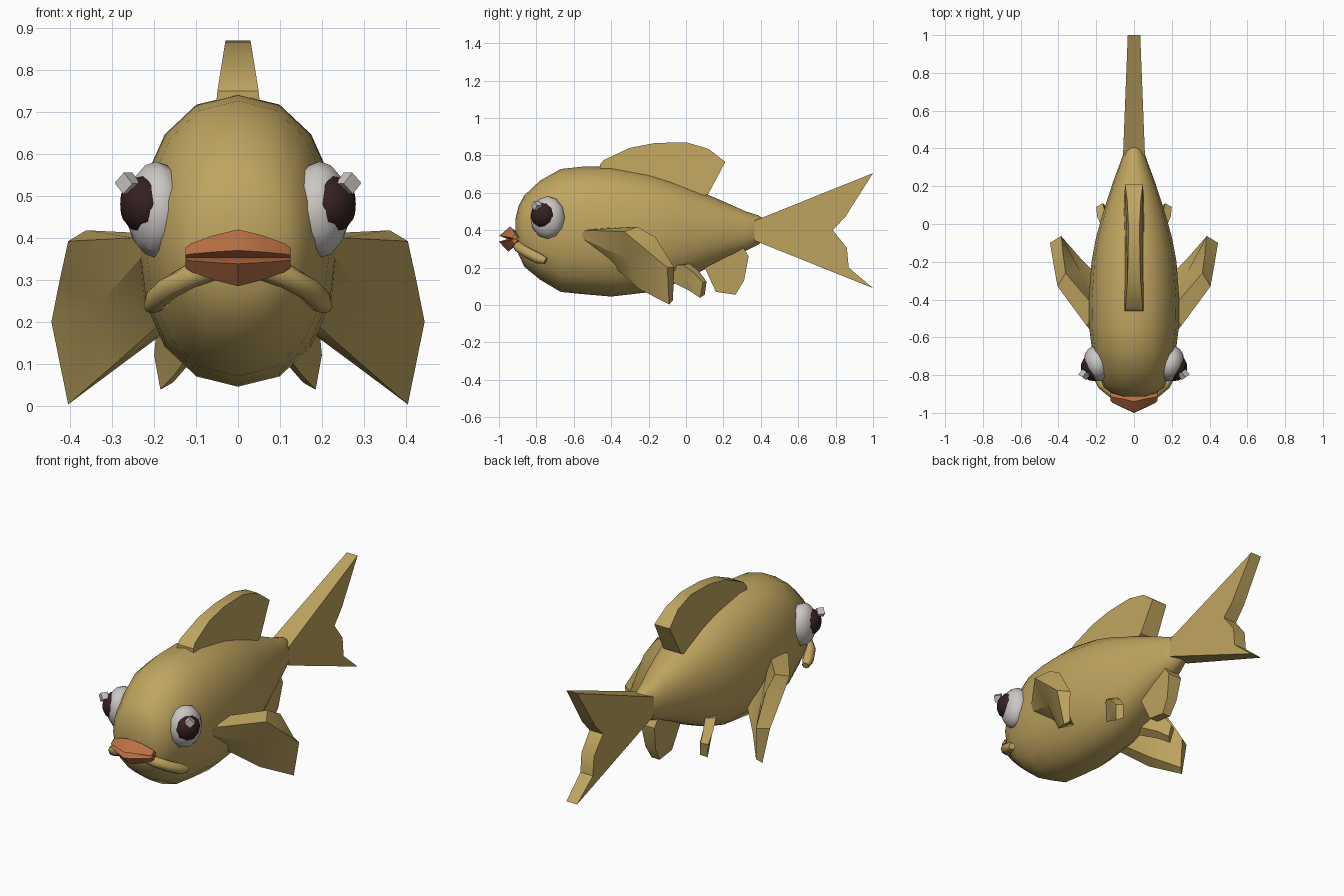
import bpy, bmesh, math
from mathutils import Matrix, Vector

if "Cube" in bpy.data.objects:
    bpy.data.objects.remove(bpy.data.objects["Cube"])


def material(name, rgb):
    m = bpy.data.materials.new(name)
    m.diffuse_color = (*rgb, 1)
    m.use_nodes = True
    m.node_tree.nodes["Principled BSDF"].inputs["Base Color"].default_value = m.diffuse_color
    return m


GOLD = material("gold scales", (0.52, 0.375, 0.115))
ORANGE = material("orange lips", (0.50, 0.165, 0.06))
WHITE = material("eye white", (0.60, 0.57, 0.55))
DARK = material("dark pupil", (0.035, 0.014, 0.016))


def finish(name, bm, mat, mirror=False, angle=35):
    bmesh.ops.recalc_face_normals(bm, faces=bm.faces[:])
    me = bpy.data.meshes.new(name)
    bm.to_mesh(me)
    bm.free()
    me.materials.append(mat)
    ob = bpy.data.objects.new(name, me)
    bpy.context.collection.objects.link(ob)
    if mirror:
        ob.modifiers.new("mirror", 'MIRROR')
    bpy.ops.object.select_all(action='DESELECT')
    ob.select_set(True)
    bpy.context.view_layer.objects.active = ob
    if angle:
        bpy.ops.object.shade_smooth_by_angle(angle=math.radians(angle))
    return ob


def loft(bm, rings):
    """Skin closed rings of equal size and cap both ends."""
    vs = [[bm.verts.new(p) for p in r] for r in rings]
    n = len(vs[0])
    for a, b in zip(vs, vs[1:]):
        for i in range(n):
            bm.faces.new((a[i], a[(i + 1) % n], b[(i + 1) % n], b[i]))
    for r in (vs[0], vs[-1]):
        c = bm.verts.new(sum((v.co for v in r), Vector()) / n)
        for i in range(n):
            bm.faces.new((r[i], r[(i + 1) % n], c))


def slab(name, pts, half):
    """Centred fin: side profile (y, z) with a tapering half thickness."""
    bm = bmesh.new()
    sides = [[bm.verts.new((s * half(y, z), y, z)) for y, z in pts] for s in (-1, 1)]
    n = len(pts)
    for s in sides:
        bm.faces.new(s)
    for i in range(n):
        j = (i + 1) % n
        bm.faces.new((sides[0][i], sides[0][j], sides[1][j], sides[1][i]))
    return finish(name, bm, GOLD)


# Body: elliptical stations (y, top, bottom, half width)
stations = [
    (-0.912, 0.46, 0.33, 0.06), (-0.895, 0.53, 0.27, 0.12), (-0.865, 0.585, 0.205, 0.16),
    (-0.78, 0.665, 0.135, 0.195), (-0.67, 0.727, 0.07, 0.222), (-0.55, 0.74, 0.058, 0.237),
    (-0.40, 0.742, 0.045, 0.24), (-0.20, 0.705, 0.068, 0.225), (-0.08, 0.668, 0.105, 0.203),
    (0.02, 0.628, 0.15, 0.176), (0.12, 0.588, 0.20, 0.145), (0.22, 0.545, 0.25, 0.112),
    (0.32, 0.50, 0.29, 0.075), (0.39, 0.478, 0.325, 0.05), (0.42, 0.455, 0.35, 0.025)]


def section(y, top, bot, w, n=16):
    ring = []
    for i in range(n):
        c, s = math.cos(2 * math.pi * i / n), math.sin(2 * math.pi * i / n)
        ring.append((w * math.copysign(abs(c) ** 0.92, c), y,
                     (top + bot) / 2 + (top - bot) / 2 * math.copysign(abs(s) ** 0.92, s)))
    return ring


bm = bmesh.new()
loft(bm, [section(*s) for s in stations])
finish("body", bm, GOLD, angle=60)

# Fins on the centre line
slab("tail_fin", [(0.365, 0.45), (1.0, 0.705), (0.87, 0.50), (0.855, 0.475), (0.785, 0.40),
                  (0.86, 0.305), (0.87, 0.20), (1.0, 0.09), (0.365, 0.345)],
     lambda y, z: 0.058 - 0.025 * (y - 0.365) / 0.635)
slab("dorsal_fin", [(-0.46, 0.70), (-0.46, 0.75), (-0.44, 0.775), (-0.30, 0.84), (-0.165, 0.866),
                    (0.0, 0.87), (0.12, 0.835), (0.21, 0.765), (0.12, 0.595), (0.05, 0.56)],
     lambda y, z: 0.054 - 0.024 * max(0, z - 0.72) / 0.15)
slab("anal_fin", [(0.08, 0.28), (0.10, 0.20), (0.16, 0.07), (0.265, 0.055), (0.31, 0.13),
                  (0.335, 0.26), (0.30, 0.32)],
     lambda y, z: 0.025 + 0.02 * (z - 0.055) / 0.25)

# Paired side fins: outer loop joined to inner loop
pectoral = (
    [(0.22, -0.575, 0.365), (0.25, -0.54, 0.40), (0.405, -0.33, 0.392), (0.425, -0.22, 0.30),
     (0.445, -0.10, 0.20), (0.405, -0.09, 0.003), (0.31, -0.25, 0.085), (0.18, -0.38, 0.20)],
    [(0.16, -0.50, 0.37), (0.20, -0.45, 0.41), (0.362, -0.26, 0.418), (0.375, -0.165, 0.365),
     (0.385, -0.063, 0.20), (0.38, -0.07, 0.025), (0.275, -0.19, 0.10), (0.14, -0.32, 0.20)])
pelvic = (
    [(0.13, -0.09, 0.21), (0.17, -0.02, 0.215), (0.195, 0.04, 0.175), (0.20, 0.09, 0.12),
     (0.185, 0.075, 0.038), (0.15, 0.02, 0.075), (0.11, -0.09, 0.13)],
    [(0.09, -0.06, 0.22), (0.13, 0.02, 0.22), (0.155, 0.07, 0.18), (0.165, 0.11, 0.125),
     (0.155, 0.10, 0.055), (0.12, 0.05, 0.095), (0.08, -0.05, 0.15)])
for name, loops in (("pectoral_fins", pectoral), ("pelvic_fins", pelvic)):
    bm = bmesh.new()
    loft(bm, [[Vector(p) for p in l] for l in loops])
    finish(name, bm, GOLD, mirror=True)


# Eyes: flattened white, dark pupil and a small glint
def ball(name, centre, radii, mat, turn, seg, rings):
    bm = bmesh.new()
    m = (Matrix.Translation(centre) @ Matrix.Rotation(math.radians(turn), 4, 'Z')
         @ Matrix.Diagonal((*radii, 1)) @ Matrix.Rotation(math.pi / 2, 4, 'Y'))
    bmesh.ops.create_uvsphere(bm, u_segments=seg, v_segments=rings, radius=1, matrix=m)
    finish(name, bm, mat, mirror=True, angle=50)


ball("eye_whites", (0.195, -0.74, 0.467), (0.07, 0.095, 0.115), WHITE, -14, 12, 8)
ball("pupils", (0.222, -0.763, 0.48), (0.06, 0.07, 0.073), DARK, -14, 10, 6)
bm = bmesh.new()
bmesh.ops.create_cube(bm, size=0.036, matrix=Matrix.Translation((0.263, -0.797, 0.53))
                      @ Matrix.Rotation(0.6, 4, 'Z') @ Matrix.Rotation(0.75, 4, 'Y'))
finish("eye_glints", bm, WHITE, mirror=True, angle=0)

# Lips: diamond sections swept across the mouth, swept back at the corners
upper = [(-0.998, 0.37), (-0.94, 0.42), (-0.885, 0.37), (-0.955, 0.353)]
lower = [(-1.0, 0.338), (-0.95, 0.285), (-0.89, 0.335), (-0.955, 0.353)]
for name, prof in (("upper_lip", upper), ("lower_lip", lower)):
    bm = bmesh.new()
    rings = []
    for x, k, back in ((-0.125, 0.36, 0.02), (-0.112, 0.5, 0.018), (-0.06, 0.78, 0.012), (0, 1, 0),
                       (0.06, 0.78, 0.012), (0.112, 0.5, 0.018), (0.125, 0.36, 0.02)):
        rings.append([Vector((x, -0.93 + (y + 0.93) * k + back, 0.353 + (z - 0.353) * k))
                      for y, z in prof])
    loft(bm, rings)
    finish(name, bm, ORANGE, angle=40)

# Drooping cheek folds beside the mouth
path = [Vector(p) for p in ((0.04, -0.905, 0.335), (0.115, -0.892, 0.308), (0.165, -0.85, 0.28),
                            (0.195, -0.79, 0.25), (0.208, -0.75, 0.237))]
bm = bmesh.new()
rings = []
for i, p in enumerate(path):
    t = (path[min(i + 1, 4)] - path[max(i - 1, 0)]).normalized()
    side = t.cross(Vector((0, 0, 1))).normalized()
    up = side.cross(t)
    r = 0.018 if i == 4 else 0.029
    rings.append([p + r * (side * math.cos(a * math.pi / 4) + up * math.sin(a * math.pi / 4))
                  for a in range(8)])
loft(bm, rings)
finish("cheek_folds", bm, GOLD, mirror=True, angle=60)
